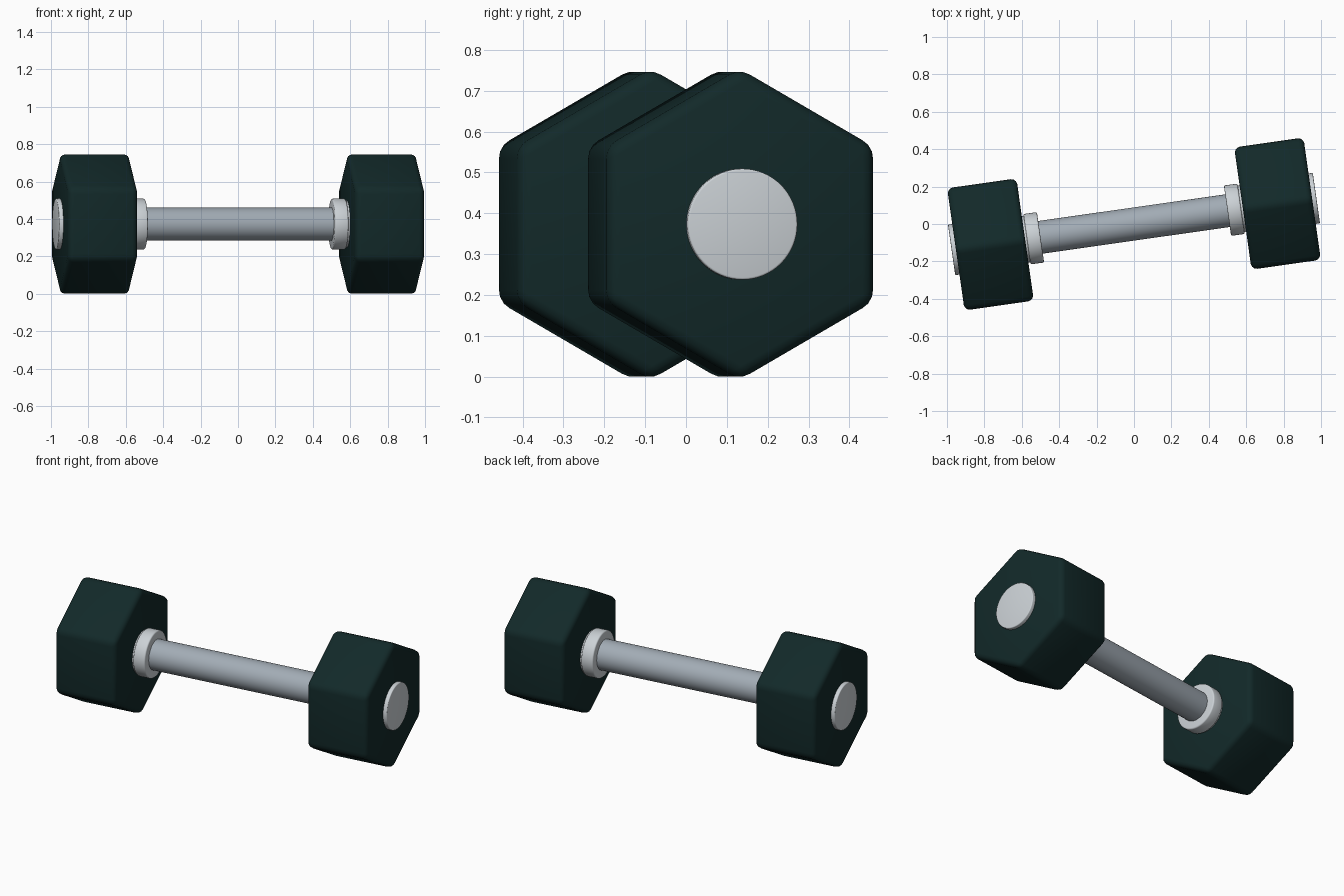
import bpy
from math import radians, pi
from mathutils import Matrix

cube = bpy.data.objects.get("Cube")
if cube:
    bpy.data.objects.remove(cube, do_unlink=True)

CENTRE_Z = 0.373
TURN = Matrix.Rotation(radians(8.1), 4, 'Z')


def material(name, rgb, roughness):
    m = bpy.data.materials.new(name)
    m.use_nodes = True
    m.diffuse_color = (*rgb, 1)
    shader = m.node_tree.nodes["Principled BSDF"]
    shader.inputs["Base Color"].default_value = (*rgb, 1)
    shader.inputs["Roughness"].default_value = roughness
    return m


rubber = material("dark green rubber", (0.006, 0.022, 0.022), 0.6)
steel = material("handle steel", (0.36, 0.41, 0.46), 0.4)
bright = material("bright steel", (0.60, 0.64, 0.67), 0.4)


def bar(name, start, end, radius, mat, sides=64, bevel=0.0, segments=3):
    """Prism lying along the turned dumbbell axis, from start to end."""
    bpy.ops.mesh.primitive_cylinder_add(
        vertices=sides, radius=radius, depth=abs(end - start))
    ob = bpy.context.object
    ob.name = name
    # Lay the prism along x with a corner pointing up, then turn it
    ob.data.transform(Matrix.Rotation(pi / 2, 4, 'Z') if sides == 6 else Matrix())
    ob.data.transform(Matrix.Rotation(pi / 2, 4, 'Y'))
    if sides == 6:
        top = max(ob.data.vertices, key=lambda v: v.co.z).co
        if abs(top.z) < radius * 0.95:
            ob.data.transform(Matrix.Rotation(pi / 6, 4, 'X'))
    ob.matrix_world = (Matrix.Translation((0, 0, CENTRE_Z)) @ TURN
                       @ Matrix.Translation(((start + end) / 2, 0, 0)))
    ob.data.materials.append(mat)
    if bevel:
        mod = ob.modifiers.new("rounded edges", 'BEVEL')
        mod.width = bevel
        mod.segments = segments
        mod.limit_method = 'ANGLE'
        mod.angle_limit = radians(30)
        bpy.ops.object.modifier_apply(modifier=mod.name)
    bpy.ops.object.shade_smooth_by_angle(angle=radians(35))
    return ob


# Grip running into both heads
bar("handle", -0.62, 0.62, 0.088, steel)

# Matching weight, collar and end cap on each side
for side, s in (("left", 1), ("right", -1)):
    bar(side + "_weight", s * 0.588, s * 0.962, 0.381, rubber, sides=6, bevel=0.03)
    bar(side + "_collar", s * 0.505, s * 0.578, 0.136, bright, bevel=0.008)
    bar(side + "_collar_neck", s * 0.57, s * 0.60, 0.125, bright)
    bar(side + "_end_cap", s * 0.94, s * 0.985, 0.136, bright, bevel=0.005)
